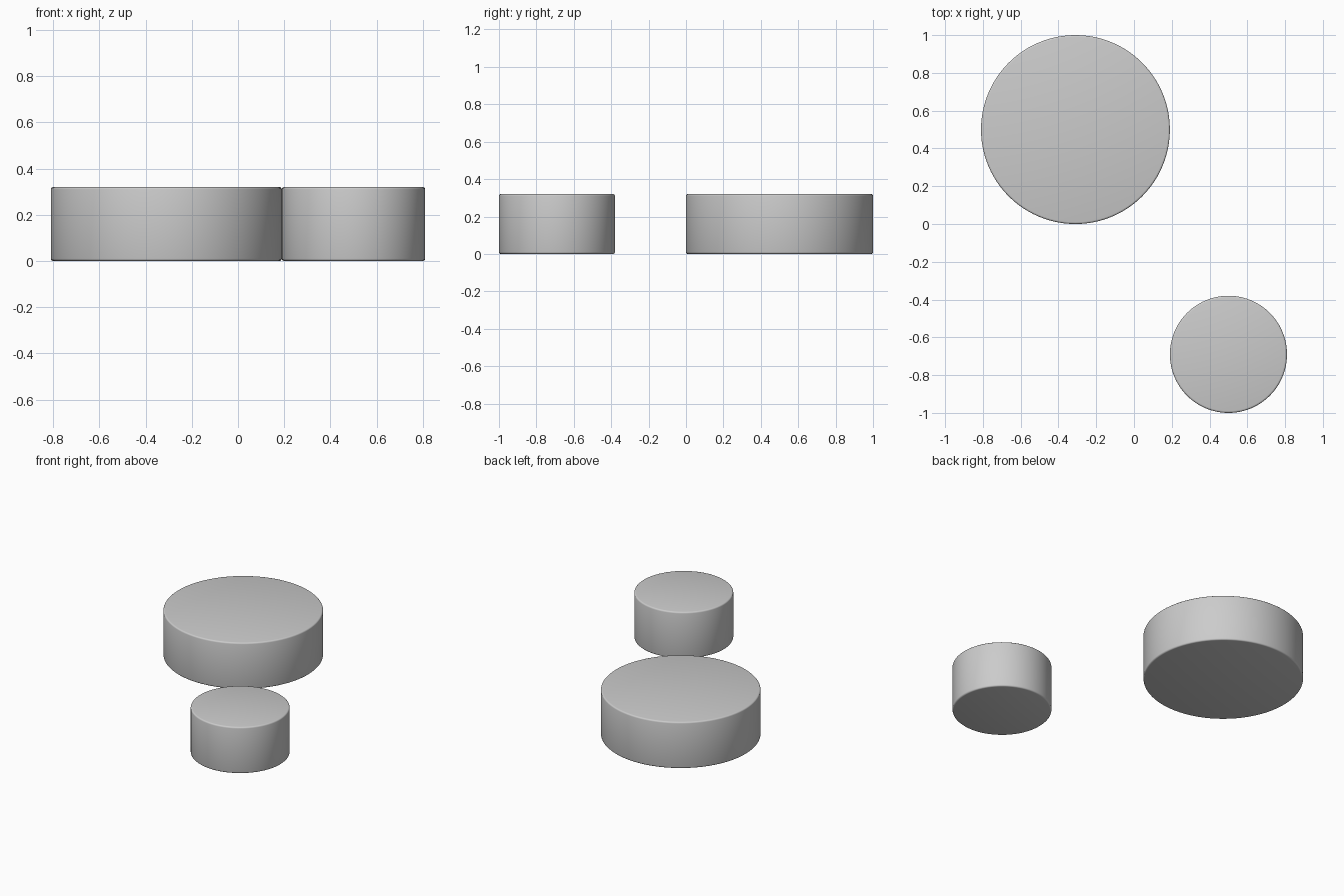
import bpy, math

if "Cube" in bpy.data.objects:
    bpy.data.objects.remove(bpy.data.objects["Cube"])

HEIGHT = 0.32


def disc(name, x, y, radius):
    bpy.ops.mesh.primitive_cylinder_add(vertices=96, radius=radius, depth=HEIGHT,
                                        location=(x, y, HEIGHT / 2))
    obj = bpy.context.object
    obj.name = name
    # Softly rounded rims
    bevel = obj.modifiers.new("rim_rounding", 'BEVEL')
    bevel.width = 0.01
    bevel.segments = 3
    bevel.limit_method = 'ANGLE'
    bevel.angle_limit = math.radians(40)
    bpy.ops.object.modifier_apply(modifier=bevel.name)
    bpy.ops.object.shade_smooth_by_angle(angle=math.radians(40))
    return obj


# Two separate round discs of equal height
disc("large_disc", -0.31, 0.50, 0.50)
disc("small_disc", 0.50, -0.69, 0.31)
